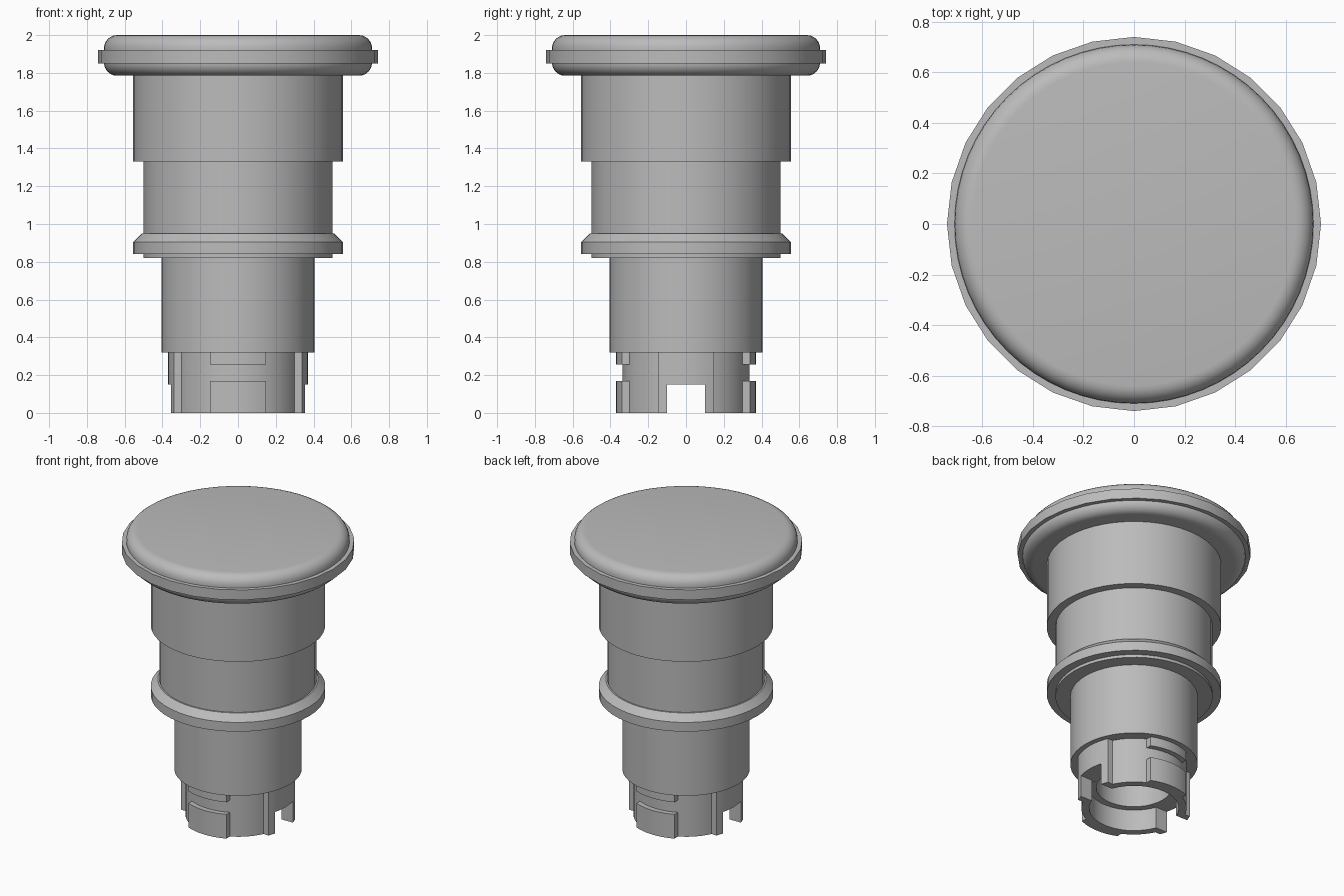
import bpy, bmesh, math
from mathutils import Vector, Matrix

old = bpy.data.objects.get("Cube")
if old:
    bpy.data.objects.remove(old, do_unlink=True)

grey = bpy.data.materials.new("plain grey")
grey.use_nodes = True
colour = (0.5, 0.5, 0.5, 1)
grey.diffuse_color = colour
grey.node_tree.nodes["Principled BSDF"].inputs["Base Color"].default_value = colour


def finish(bm, name, smooth=True):
    bmesh.ops.recalc_face_normals(bm, faces=bm.faces)
    mesh = bpy.data.meshes.new(name)
    bm.to_mesh(mesh)
    bm.free()
    mesh.materials.append(grey)
    obj = bpy.data.objects.new(name, mesh)
    bpy.context.collection.objects.link(obj)
    bpy.ops.object.select_all(action='DESELECT')
    obj.select_set(True)
    bpy.context.view_layer.objects.active = obj
    if smooth:
        bpy.ops.object.shade_smooth_by_angle(angle=math.radians(30))
    return obj


def lathe(name, profile, sides=48, closed=False):
    """Turn an (r, z) profile around the z axis."""
    bm = bmesh.new()
    verts = [bm.verts.new((r, 0, z)) for r, z in profile]
    ends = verts[1:] + verts[:1] if closed else verts[1:]
    edges = [bm.edges.new(pair) for pair in zip(verts, ends)]
    bmesh.ops.spin(bm, geom=verts + edges, axis=(0, 0, 1), cent=(0, 0, 0),
                   angle=math.tau, steps=sides)
    bmesh.ops.remove_doubles(bm, verts=bm.verts, dist=0.0005)
    return finish(bm, name)


def pad(name, z0, z1, direction, inner=0.31, outer=0.37, half=0.147, steps=8):
    """Curved raised pad with parallel ends, facing the given angle."""
    bm = bmesh.new()
    rings = []
    for i in range(steps + 1):
        t = 2 * i / steps - 1
        ring = []
        for r, z in ((inner, z0), (outer, z0), (outer, z1), (inner, z1)):
            a = direction + t * math.asin(half / r)
            ring.append(bm.verts.new((r * math.cos(a), r * math.sin(a), z)))
        rings.append(ring)
    for a, b in zip(rings, rings[1:]):
        for j in range(4):
            k = (j + 1) % 4
            bm.faces.new((a[j], a[k], b[k], b[j]))
    bm.faces.new(rings[0])
    bm.faces.new(rings[-1])
    return finish(bm, name)


# Rounded push button cap
def corner(cz, start):
    return [(0.64 + 0.07 * math.cos(a), cz + 0.07 * math.sin(a))
            for a in (math.radians(start + 15 * i) for i in range(7))]

lathe("button_cap", [(0, 1.785)] + corner(1.855, -90) + corner(1.93, 0) + [(0, 2)], 64)

# Faceted rim band around the cap
lathe("cap_rim", [(0.68, 1.85), (0.74, 1.85), (0.74, 1.92), (0.68, 1.92)], 28, True)

# Stepped housing
lathe("upper_sleeve", [(0, 1.33), (0.555, 1.33), (0.555, 1.79), (0, 1.79)])
lathe("middle_body", [(0, 0.9), (0.5, 0.9), (0.5, 1.34), (0, 1.34)])
lathe("flange", [(0, 0.84), (0.555, 0.84), (0.555, 0.905), (0.51, 0.95), (0, 0.95)])
lathe("gasket", [(0, 0.82), (0.5, 0.82), (0.5, 0.845), (0, 0.845)])
lathe("lower_barrel", [(0, 0.82), (0.405, 0.82), (0.405, 0.32), (0.24, 0.32), (0.24, 0.8), (0, 0.8)])

# Hollow mounting collar with an inner ledge
collar = lathe("mounting_collar", [(0.335, 0), (0.335, 0.32), (0.24, 0.32),
                                   (0.24, 0.15), (0.285, 0.15), (0.285, 0)], 48, True)

# Raised pads: full height on the sides, split by a slot at front and back
notched = [collar]
for side, angle in (("left", 0), ("right", math.pi)):
    notched.append(pad(side + "_pad", 0, 0.32, angle))
for side, angle in (("front", -math.pi / 2), ("back", math.pi / 2)):
    pad(side + "_lower_pad", 0, 0.17, angle)
    pad(side + "_upper_pad", 0.255, 0.32, angle)

# Notch cut straight through both sides
bm = bmesh.new()
bmesh.ops.create_cube(bm, size=1, matrix=Matrix.Translation(Vector((0, 0, 0.05)))
                      @ Matrix.Diagonal((1, 0.2, 0.202, 1)))
cutter = finish(bm, "notch_cutter", False)
cutter.hide_render = True
for obj in notched:
    bpy.context.view_layer.objects.active = obj
    mod = obj.modifiers.new("notch", 'BOOLEAN')
    mod.operation = 'DIFFERENCE'
    mod.solver = 'EXACT'
    mod.object = cutter
    bpy.ops.object.modifier_apply(modifier=mod.name)
bpy.data.objects.remove(cutter, do_unlink=True)
